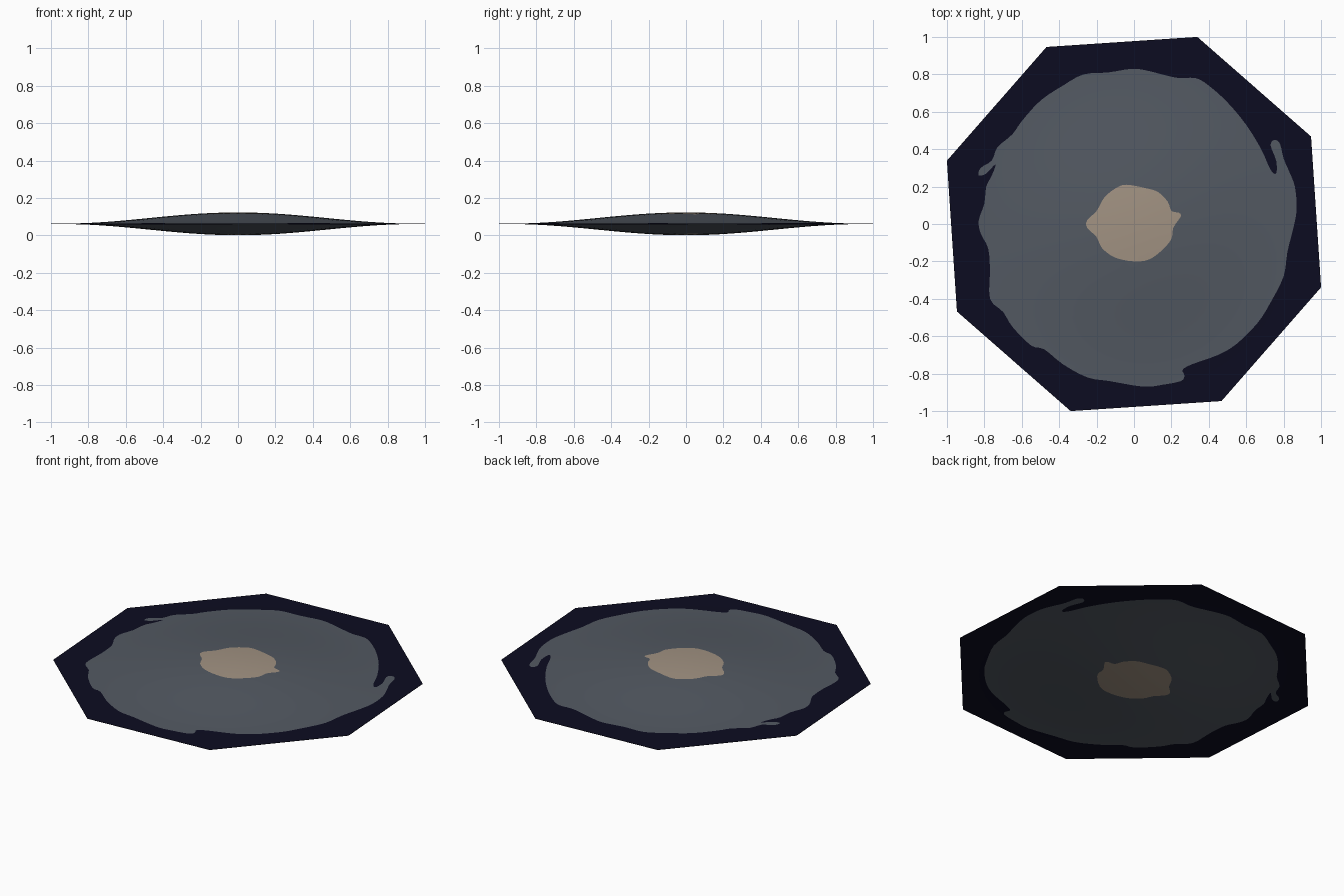
import bpy, bmesh, math
from mathutils import Vector
from mathutils.geometry import delaunay_2d_cdt

cube = bpy.data.objects.get("Cube")
if cube:
    bpy.data.objects.remove(cube, do_unlink=True)

MID = 0.062      # height of the flat rim
BULGE = 0.06     # half thickness at the centre
RIM = 0.001      # half thickness at the rim


def material(name, colour):
    mat = bpy.data.materials.new(name)
    mat.use_nodes = True
    rgba = (*colour, 1)
    mat.diffuse_color = rgba
    bsdf = mat.node_tree.nodes["Principled BSDF"]
    bsdf.inputs["Base Color"].default_value = rgba
    bsdf.inputs["Roughness"].default_value = 0.9
    return mat


def smooth_loop(points, steps=3):
    """Closed Catmull-Rom curve through points given in hundredths."""
    pts = [Vector(p) / 100 for p in points]
    n, out = len(pts), []
    for i in range(n):
        a, b, c, d = (pts[(i + k) % n] for k in (-1, 0, 1, 2))
        for s in range(steps):
            t = s / steps
            out.append(b + (c - a) * t / 2 + (a - b * 2.5 + c * 2 - d / 2) * t * t
                       + (b * 3 - a - c * 3 + d) * t ** 3 / 2)
    return out


def inside(p, loop):
    odd = False
    for a, b in zip(loop, loop[1:] + loop[:1]):
        if (a.y > p.y) != (b.y > p.y) and p.x < a.x + (p.y - a.y) * (b.x - a.x) / (b.y - a.y):
            odd = not odd
    return odd


def half_height(p):
    r = min(p.length / 0.95, 1)
    return RIM + BULGE * math.cos(r * math.pi / 2) ** 2


# Outline of the pale middle patch
core = smooth_loop([
    (25, 4), (24, 6), (20, 7), (18, 12), (13, 17), (7, 19), (-4, 21), (-10, 19),
    (-16, 14), (-20, 7), (-25, 2), (-25, -2), (-20, -7), (-17, -13), (-10, -18),
    (0, -20), (8, -19), (15, -14), (20, -8), (21, -2)])

# Ragged outline of the grey body, with its two curled wisps
body = smooth_loop([
    (87, 8), (86, 20), (83, 28), (80, 35), (78, 43), (75, 45), (73, 42), (76, 34),
    (76, 27), (73, 29), (68, 40), (60, 53), (50, 65), (40, 74), (33, 78), (24, 78),
    (15, 80), (7, 82), (-1, 83), (-14, 81), (-27, 80), (-38, 74), (-50, 66),
    (-60, 55), (-65, 48), (-73, 41), (-76, 34), (-82, 30), (-83, 26), (-79, 27),
    (-74, 32), (-76, 26), (-79, 20), (-80, 11), (-83, 2), (-82, -5), (-78, -13),
    (-77, -25), (-77, -40), (-70, -47), (-65, -55), (-55, -65), (-48, -67),
    (-38, -75), (-25, -82), (-13, -84), (5, -87), (15, -86), (25, -84), (27, -81),
    (26, -78), (31, -75), (45, -70), (55, -64), (66, -53), (73, -42), (80, -28),
    (82, -15), (85, -3)])

# Eight-sided outer edge
octagon = [Vector((math.cos(a), math.sin(a))) * 1.056
           for a in (math.radians(26.3 + 45 * i) for i in range(8))]

# Triangulate the plan with the painted outlines as cut edges
points, edges = list(octagon), []
for loop in (core, body):
    start, n = len(points), len(loop)
    points += loop
    edges += [(start + i, start + (i + 1) % n) for i in range(n)]
points.append(Vector((0, 0)))
for ring in range(1, 20):
    count = 8 + ring * 4
    for i in range(count):
        a = math.tau * (i + ring % 2 / 2) / count
        points.append(Vector((math.cos(a), math.sin(a))) * ring * 0.05)
plan, _, tris, *_ = delaunay_2d_cdt(points, edges, [list(range(8))], 1, 1e-5)

# Raise the plan into a lens: upper skin, mirrored lower skin, thin edge wall
bm = bmesh.new()
skins = [[bm.verts.new((p.x, p.y, MID + side * half_height(p))) for p in plan]
         for side in (1, -1)]
for tri in tris:
    middle = sum((plan[i] for i in tri), Vector((0, 0))) / len(tri)
    colour = 2 if inside(middle, core) else 1 if inside(middle, body) else 0
    for skin, order in zip(skins, (tri, tri[::-1])):
        bm.faces.new([skin[i] for i in order]).material_index = colour
open_edges = [e for e in bm.edges if e.is_boundary]
bmesh.ops.bridge_loops(bm, edges=open_edges)
bmesh.ops.recalc_face_normals(bm, faces=bm.faces)

mesh = bpy.data.meshes.new("lens_disc")
bm.to_mesh(mesh)
bm.free()
for mat in (material("dark_navy", (0.0037, 0.0037, 0.015)),
            material("slate_grey", (0.086, 0.1, 0.122)),
            material("pale_tan", (0.36, 0.29, 0.225))):
    mesh.materials.append(mat)
disc = bpy.data.objects.new("lens_disc", mesh)
bpy.context.collection.objects.link(disc)
bpy.context.view_layer.objects.active = disc
disc.select_set(True)
bpy.ops.object.shade_smooth_by_angle(angle=math.radians(30))
